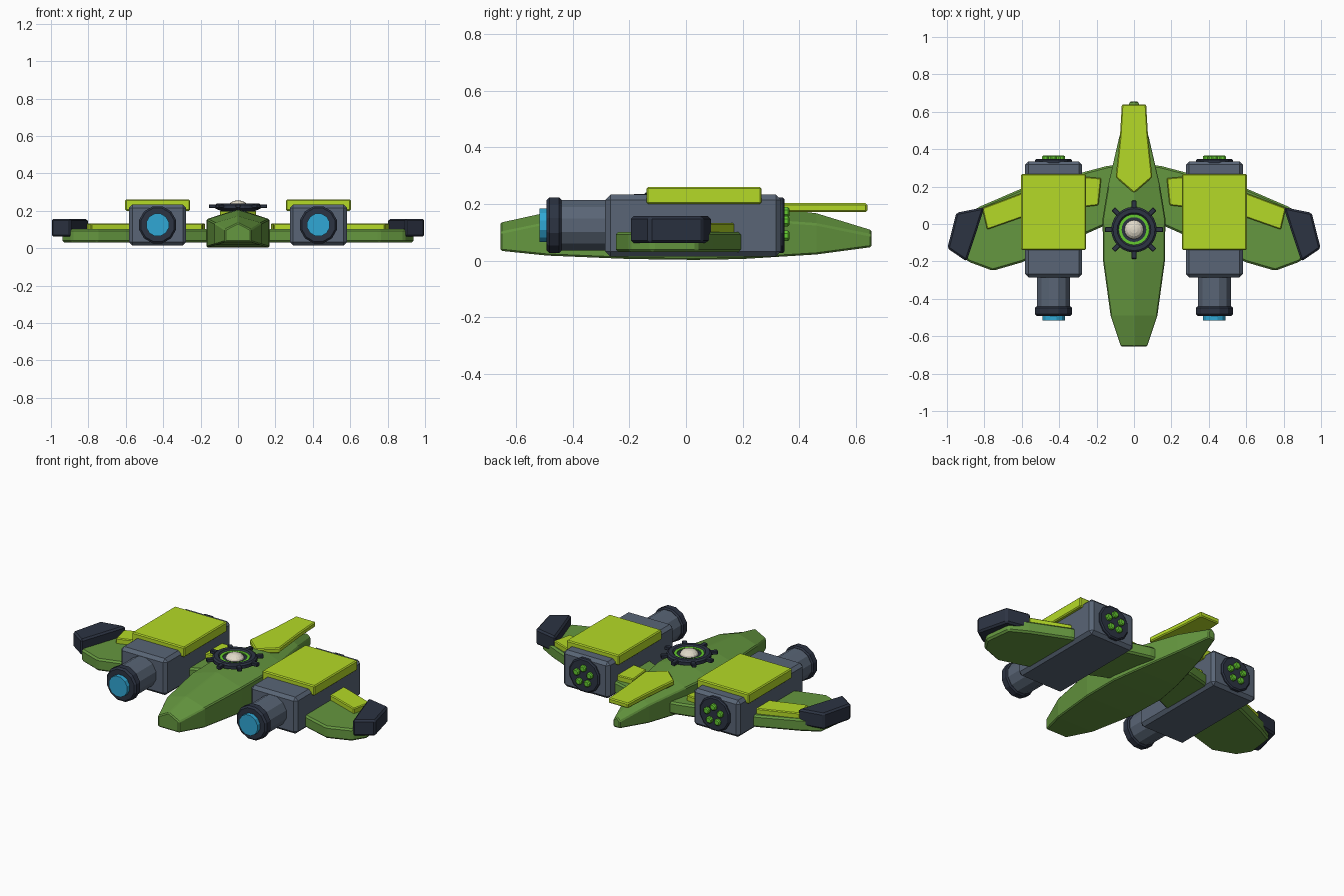
import bpy, bmesh
from math import pi, sin, cos, tau
from mathutils import Matrix

if "Cube" in bpy.data.objects:
    bpy.data.objects.remove(bpy.data.objects["Cube"])


def mat(name, r, g, b):
    m = bpy.data.materials.new(name)
    m.diffuse_color = (r, g, b, 1)
    m.use_nodes = True
    m.node_tree.nodes["Principled BSDF"].inputs["Base Color"].default_value = m.diffuse_color
    return m


GREEN = mat("green", 0.13, 0.31, 0.05)
LIME = mat("lime", 0.46, 0.70, 0.02)
GREY = mat("grey", 0.10, 0.13, 0.18)
DARK = mat("dark", 0.025, 0.033, 0.055)
BLUE = mat("blue", 0.03, 0.39, 0.66)
CREAM = mat("cream", 0.75, 0.70, 0.58)
GLOW = mat("bright_green", 0.13, 0.6, 0.03)


def finish(name, bm, material, bevel=0.0):
    bmesh.ops.recalc_face_normals(bm, faces=bm.faces)
    me = bpy.data.meshes.new(name)
    bm.to_mesh(me)
    bm.free()
    ob = bpy.data.objects.new(name, me)
    bpy.context.collection.objects.link(ob)
    me.materials.append(material)
    if bevel:
        mod = ob.modifiers.new("bevel", 'BEVEL')
        mod.width = bevel
        mod.segments = 1
        mod.limit_method = 'ANGLE'
    return ob


def loft(name, rings, material, bevel=0.0):
    bm = bmesh.new()
    rows = [[bm.verts.new(p) for p in ring] for ring in rings]
    n = len(rows[0])
    for a, b in zip(rows, rows[1:]):
        for i in range(n):
            bm.faces.new((a[i], a[(i + 1) % n], b[(i + 1) % n], b[i]))
    bm.faces.new(rows[0])
    bm.faces.new(rows[-1])
    return finish(name, bm, material, bevel)


def plate(name, outline, z0, z1, material, bevel=0.006, side=1):
    return loft(name, [[(side * x, y, z) for x, y in outline] for z in (z0, z1)], material, bevel)


def box(name, x0, x1, y0, y1, z0, z1, material, bevel, side=1):
    return plate(name, [(x0, y0), (x1, y0), (x1, y1), (x0, y1)], z0, z1, material, bevel, side)


def tube_y(name, x, z, profile, material, sides=12):
    # lathe along y: profile is (y, radius)
    rings = [[(x + r * cos(tau * (i + .5) / sides), y, z + r * sin(tau * (i + .5) / sides))
              for i in range(sides)] for y, r in profile]
    return loft(name, rings, material)


def ring_z(name, y, profile, material, sides=24):
    # closed ring around z: profile is (radius, z)
    bm = bmesh.new()
    rows = [[bm.verts.new((r * cos(tau * i / sides), y + r * sin(tau * i / sides), z))
             for r, z in profile] for i in range(sides)]
    n = len(profile)
    for i in range(sides):
        a, b = rows[i], rows[(i + 1) % sides]
        for j in range(n):
            bm.faces.new((a[j], a[(j + 1) % n], b[(j + 1) % n], b[j]))
    return finish(name, bm, material)


# Fuselage: five-sided sections (y, half width, bottom, shoulder, ridge)
stations = [(-.655, .07, .035, .10, .137), (-.49, .125, .018, .135, .172),
            (-.2, .165, .006, .155, .205), (.03, .168, .003, .155, .21),
            (.2, .14, .006, .15, .20), (.46, .08, .022, .13, .17),
            (.655, .022, .048, .09, .112)]
loft("fuselage", [[(-w, y, b), (w, y, b), (w, y, s), (0, y, t), (-w, y, s)]
                  for y, w, b, s, t in stations], GREEN, .006)

# Nose plate
plate("nose_plate", [(-.065, .64), (-.075, .47), (-.098, .25), (0, .165),
                     (.098, .25), (.075, .47), (.065, .64)], .172, .203, LIME)

# Top turret ring with teeth, inner rings and dome
TY = -.03
ring_z("turret_ring", TY, [(.122, .213), (.122, .232), (.112, .24), (.09, .24),
                           (.082, .232), (.082, .195)], DARK)
for k in range(8):
    bm = bmesh.new()
    a = tau * k / 8
    bmesh.ops.create_cube(bm, size=1, matrix=Matrix.Translation((.135 * cos(a), TY + .135 * sin(a), .225))
                          @ Matrix.Rotation(a, 4, 'Z') @ Matrix.Diagonal((.042, .026, .02, 1)))
    finish("turret_tooth", bm, DARK, .003)
ring_z("turret_green_ring", TY, [(.083, .195), (.083, .232), (.066, .232), (.066, .195)], GLOW)
ring_z("turret_inner_ring", TY, [(.067, .195), (.067, .226), (.03, .226), (.03, .195)], DARK)
bm = bmesh.new()
bmesh.ops.create_uvsphere(bm, u_segments=16, v_segments=8, radius=.052,
                          matrix=Matrix.Translation((0, TY, .222)) @ Matrix.Diagonal((1, 1, .65, 1)))
finish("turret_dome", bm, CREAM)

# Wings and engines, mirrored
for s in (1, -1):
    plate("wing", [(.10, .315), (.145, .31), (.6, .19), (.82, .095), (.92, .04), (.94, -.12),
                   (.89, -.2), (.755, -.25), (.6, -.205), (.16, -.01), (.10, 0)],
          .03, .102, GREEN, .01, s)
    plate("wing_stripe", [(.175, .245), (.26, .252), (.6, .165), (.812, .085), (.785, -.03),
                          (.6, .035), (.26, .092), (.19, .10)], .095, .133, LIME, .005, s)
    plate("wing_tip", [(.80, .09), (.95, .06), (.998, -.13), (.895, -.2), (.845, -.05)],
          .062, .157, DARK, .01, s)
    box("engine_body", .277, .583, -.285, .335, .015, .233, GREY, .018, s)
    box("engine_cover", .257, .603, -.14, .267, .2, .26, LIME, .006, s)
    x, z = s * .43, .125
    tube_y("engine_nozzle", x, z, [(-.27, .092), (-.46, .092)], GREY)
    tube_y("nozzle_collar", x, z, [(-.44, .094), (-.448, .102), (-.482, .102), (-.492, .092)], DARK)
    tube_y("nozzle_glow", x, z, [(-.48, .062), (-.517, .062)], BLUE)
    tube_y("port_disc", x, z, [(.325, .102), (.342, .102), (.348, .094)], DARK)
    for k in range(5):
        a = pi / 2 + tau * k / 5
        tube_y("port_light", x + .046 * cos(a), z + .046 * sin(a),
               [(.34, .02), (.36, .02), (.365, .014)], GLOW, 8)
